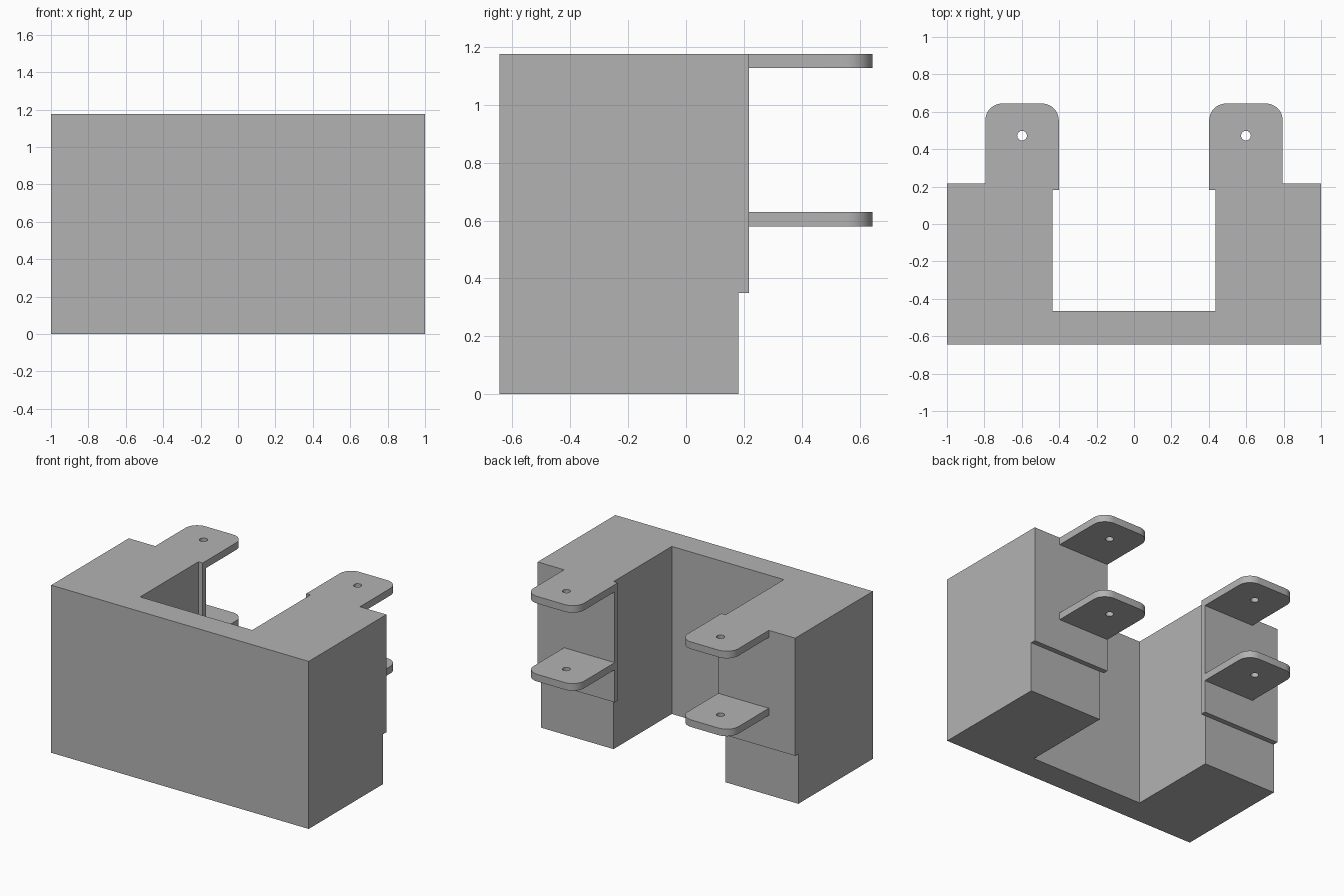
import bpy
from math import sin, cos, pi, radians

cube = bpy.data.objects.get("Cube")
if cube:
    bpy.data.objects.remove(cube, do_unlink=True)

# Single plain grey finish
grey = bpy.data.materials.new("light_grey")
grey.use_nodes = True
colour = (0.45, 0.45, 0.45, 1)
grey.diffuse_color = colour
grey.node_tree.nodes["Principled BSDF"].inputs["Base Color"].default_value = colour


def prism(name, loops, z0, z1):
    """Extrude flat closed outlines (later loops are holes) from z0 to z1."""
    curve = bpy.data.curves.new(name, "CURVE")
    curve.dimensions = "2D"
    curve.fill_mode = "BOTH"
    curve.extrude = (z1 - z0) / 2
    for loop in loops:
        spline = curve.splines.new("POLY")
        spline.points.add(len(loop) - 1)
        for point, (x, y) in zip(spline.points, loop):
            point.co = (x, y, 0, 1)
        spline.use_cyclic_u = True
    obj = bpy.data.objects.new(name, curve)
    obj.location.z = (z0 + z1) / 2
    bpy.context.collection.objects.link(obj)
    bpy.ops.object.select_all(action="DESELECT")
    obj.select_set(True)
    bpy.context.view_layer.objects.active = obj
    bpy.ops.object.convert(target="MESH")
    obj = bpy.context.object
    obj.data.materials.clear()
    obj.data.materials.append(grey)
    bpy.ops.object.shade_smooth_by_angle(angle=radians(30))
    return obj


def arc(cx, cy, r, start, end, steps):
    angles = [start + (end - start) * i / steps for i in range(steps + 1)]
    return [(cx + r * cos(a), cy + r * sin(a)) for a in angles]


TOP = 1.176
FRONT, POCKET, BACK, PLATE, TIP = -0.644, -0.464, 0.182, 0.217, 0.644
INNER, LUG_IN, LUG_OUT = 0.435, 0.402, 0.795
RADIUS, THICK = 0.09, 0.05

# U-shaped body, open at the back
half = [(1, FRONT), (1, BACK), (INNER, BACK), (INNER, POCKET)]
prism("body", [half + [(-x, y) for x, y in reversed(half)]], 0, TOP)

# Rounded mounting lug outline with a screw hole
lug = [(LUG_IN, PLATE), (LUG_OUT, PLATE)]
lug += arc(LUG_OUT - RADIUS, TIP - RADIUS, RADIUS, 0, pi / 2, 10)
lug += arc(LUG_IN + RADIUS, TIP - RADIUS, RADIUS, pi / 2, pi, 10)
hole = arc((LUG_IN + LUG_OUT) / 2, 0.472, 0.026, 0, 2 * pi, 24)[:-1]
plate = [(LUG_IN, BACK), (1, BACK), (1, PLATE), (LUG_IN, PLATE)]

# Raised back plates and two lugs on each side
for side, s in (("left", 1), ("right", -1)):
    def flip(loop):
        return [(s * x, y) for x, y in loop]

    prism(side + "_back_plate", [flip(plate)], 0.35, TOP)
    for level, z in (("upper", TOP), ("lower", 0.629)):
        prism(f"{side}_{level}_lug", [flip(lug), flip(hole)], z - THICK, z)
